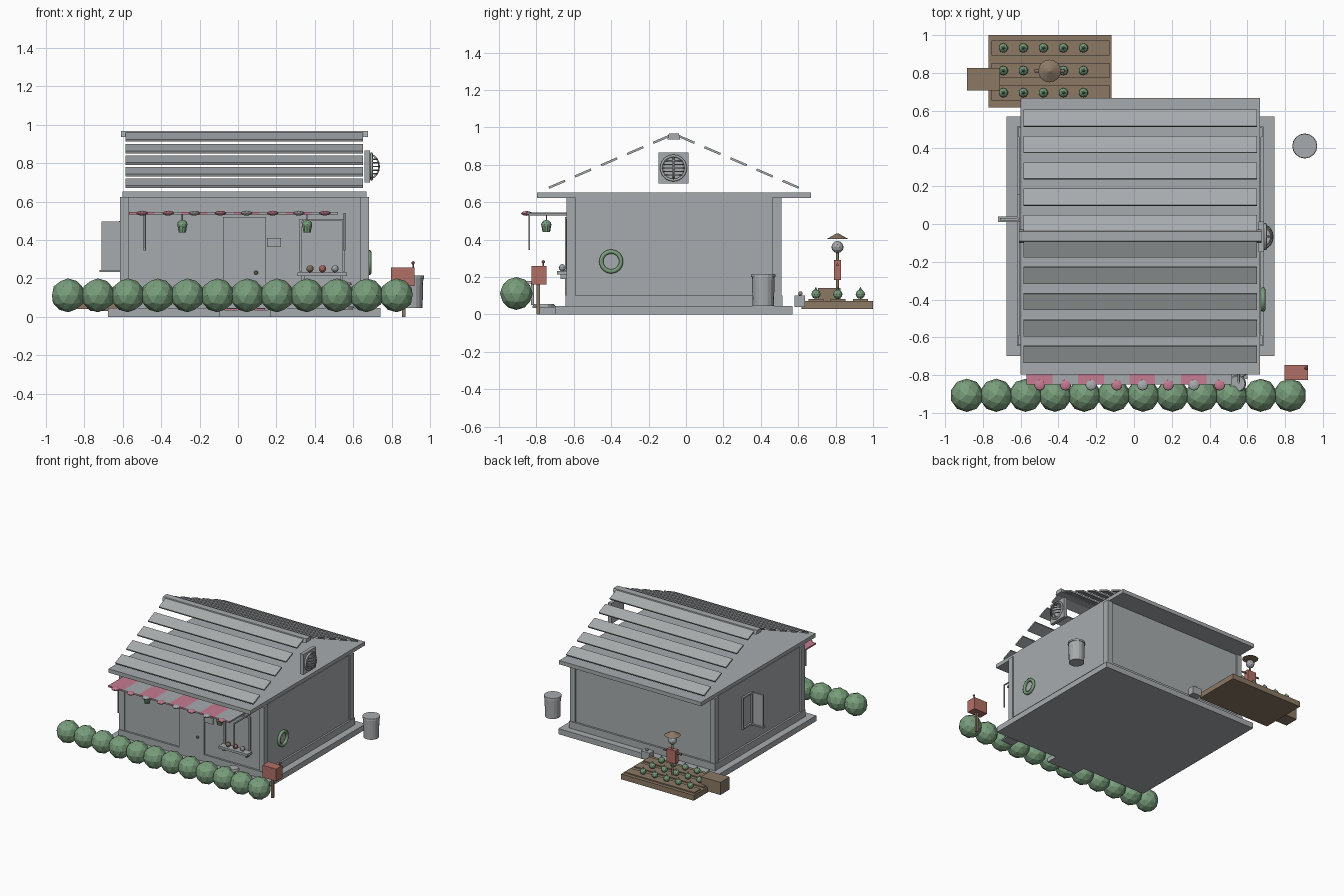
import bpy, bmesh, math
from mathutils import Vector

cube = bpy.data.objects.get("Cube")
if cube:
    bpy.data.objects.remove(cube, do_unlink=True)


def material(name, rgb):
    m = bpy.data.materials.new(name)
    m.use_nodes = True
    m.diffuse_color = (*rgb, 1)
    m.node_tree.nodes["Principled BSDF"].inputs["Base Color"].default_value = (*rgb, 1)
    return m


GREY = material("plain grey", (0.39, 0.41, 0.42))
GREEN = material("leaf green", (0.19, 0.34, 0.20))
BROWN = material("earth brown", (0.26, 0.19, 0.13))
PINK = material("awning pink", (0.56, 0.20, 0.29))
RED = material("brick red", (0.44, 0.16, 0.13))


def finish(name, bm, mat, smooth=False):
    me = bpy.data.meshes.new(name)
    bm.to_mesh(me)
    bm.free()
    me.materials.append(mat)
    for p in me.polygons:
        p.use_smooth = smooth
    ob = bpy.data.objects.new(name, me)
    bpy.context.collection.objects.link(ob)
    return ob


def box(name, x, y, z, mat=GREY):
    """Box from (min, max) ranges."""
    bm = bmesh.new()
    bmesh.ops.create_cube(bm, size=1)
    for v in bm.verts:
        v.co = [r[0] + (c + 0.5) * (r[1] - r[0]) for c, r in zip(v.co, (x, y, z))]
    return finish(name, bm, mat)


def cone(name, x, y, z0, z1, r0, r1, mat=GREY, sides=16):
    bm = bmesh.new()
    bmesh.ops.create_cone(bm, cap_ends=True, segments=sides, radius1=r0, radius2=r1, depth=z1 - z0)
    ob = finish(name, bm, mat)
    ob.location = (x, y, (z0 + z1) / 2)
    return ob


def ball(name, loc, r, mat, flat=1, detail=2):
    bm = bmesh.new()
    bmesh.ops.create_icosphere(bm, subdivisions=detail, radius=r)
    ob = finish(name, bm, mat)
    ob.location = loc
    ob.scale.z = flat
    return ob


def tube(name, points, r, mat=GREY, closed=False):
    cu = bpy.data.curves.new(name, "CURVE")
    cu.dimensions = "3D"
    cu.bevel_depth = r
    cu.bevel_resolution = 1
    cu.use_fill_caps = True
    sp = cu.splines.new("POLY")
    sp.points.add(len(points) - 1)
    for p, co in zip(sp.points, points):
        p.co = (*co, 1)
    sp.use_cyclic_u = closed
    cu.materials.append(mat)
    ob = bpy.data.objects.new(name, cu)
    bpy.context.collection.objects.link(ob)
    return ob


def wall_ring(name, x, y, z, radius, r, mat):
    pts = [(x, y + radius * math.cos(a), z + radius * math.sin(a))
           for a in (i * math.tau / 24 for i in range(24))]
    return tube(name, pts, r, mat, True)


# House body
CX, CY = 0.033, -0.065
box("foundation", (-0.676, 0.743), (-0.70, 0.57), (0, 0.045))
box("doorstep", (-0.10, 0.17), (-0.795, -0.70), (0, 0.035))
box("doormat", (-0.07, 0.14), (-0.78, -0.70), (0.035, 0.044), PINK)
box("walls", (-0.605, 0.672), (-0.63, 0.50), (0.045, 0.625))
box("base_trim", (-0.62, 0.686), (-0.645, 0.515), (0.045, 0.10))
for x in (-0.615, 0.636):
    for y in (-0.64, 0.46):
        box("corner_post", (x, x + 0.045), (y, y + 0.05), (0.10, 0.625))
box("ceiling_slab", (-0.602, 0.668), (-0.797, 0.667), (0.622, 0.653))

# Open slatted roof and ridge
slope = math.atan(0.43)
for side in (-1, 1):
    for i in range(5):
        off = 0.625 - i * 0.1395
        slat = box("roof_slat", (-0.618, 0.618), (-0.047, 0.047), (-0.006, 0.006))
        slat.location = (CX, CY + side * off, 0.696 + i * 0.06)
        slat.rotation_euler.x = -side * slope
ridge = box("ridge_cap", (-0.608, 0.676), (-0.10, -0.03), (0.936, 0.967))
for v in ridge.data.vertices:
    if v.co.z > 0.95:
        v.co.y = CY + (v.co.y - CY) * 0.75

# Gable vent with domed grille
VY, VZ = -0.067, 0.783
box("vent_box", (0.66, 0.688), (VY - 0.08, VY + 0.08), (VZ - 0.083, VZ + 0.083))
wall_ring("vent_ring", 0.695, VY, VZ, 0.065, 0.008, GREY)


def arc(half):
    return [(0.69 + 0.045 * half / 0.06 * math.sin(a), half * math.cos(a))
            for a in (k * math.pi / 8 for k in range(9))]


tube("vent_rib", [(x, VY, VZ + t) for x, t in arc(0.06)], 0.005)
for dz in (-0.038, -0.019, 0, 0.019, 0.038):
    half = math.sqrt(0.06 ** 2 - dz ** 2)
    tube("vent_bar", [(x, VY + t, VZ + dz) for x, t in arc(half)], 0.004)

# Door, sign and serving window on the front
FY = -0.63
box("door", (-0.078, 0.146), (FY - 0.016, FY), (0.10, 0.52))
ball("door_knob", (0.094, FY - 0.022, 0.23), 0.011, BROWN)
box("wall_sign", (0.15, 0.224), (FY - 0.012, FY), (0.363, 0.41))
for x in (0.32, 0.544):
    box("window_side", (x, x + 0.012), (FY - 0.012, FY), (0.235, 0.51))
box("window_head", (0.32, 0.556), (FY - 0.012, FY), (0.498, 0.51))
box("window_ledge", (0.31, 0.567), (-0.69, FY), (0.213, 0.232))
for x in (0.33, 0.53):
    box("ledge_bracket", (x, x + 0.015), (-0.67, FY), (0.19, 0.213))
for x, mat in ((0.375, BROWN), (0.44, RED), (0.505, GREY)):
    ball("ledge_goods", (x, -0.662, 0.25), 0.019, mat)

# Striped awning with scalloped edge, rods and hanging pots
for i in range(8):
    x = -0.568 + i * 0.136
    box("awning_stripe", (x, x + 0.136), (-0.85, FY), (0.534, 0.546), (PINK, GREY)[i % 2])
    ball("awning_scallop", (x + 0.069, -0.852, 0.54), 0.03,
         PINK if i % 2 or i == 0 else GREY, 0.42)
for x in (-0.485, 0.555):
    tube("awning_rod", [(x, -0.838, 0.345), (x, -0.838, 0.54)], 0.006)
    tube("awning_arm", [(x, -0.838, 0.535), (x, FY, 0.535)], 0.006)
for x in (-0.29, 0.36):
    tube("pot_cord", [(x, -0.747, 0.48), (x, -0.747, 0.54)], 0.003)
    cone("hanging_pot", x, -0.747, 0.44, 0.475, 0.02, 0.026, GREEN, 10)
    ball("pot_plant", (x, -0.747, 0.48), 0.028, GREEN, 0.9)

# Round stand beside the window
cone("stand_top", 0.547, -0.845, 0.165, 0.18, 0.047, 0.04)
tube("stand_pole", [(0.547, -0.82, 0.05), (0.547, -0.82, 0.17)], 0.01)
cone("stand_base", 0.547, -0.76, 0.045, 0.055, 0.06, 0.055)
box("stepping_slab", (0.49, 0.60), (-0.82, -0.70), (0.035, 0.046))

# Wreath on the side wall, open shutter window on the other
wall_ring("wreath", 0.683, -0.40, 0.283, 0.053, 0.013, GREEN)
WX = (-0.62, -0.60)
for y in (0.03, 0.145):
    box("side_window_jamb", WX, (y, y + 0.012), (0.24, 0.50))
for z in (0.24, 0.488):
    box("side_window_rail", WX, (0.03, 0.157), (z, z + 0.012))
box("open_shutter", (-0.71, -0.61), (0.018, 0.032), (0.24, 0.497))
box("shutter_sill", (-0.72, -0.605), (0.01, 0.04), (0.234, 0.244))

# Hedge along the front
for i in range(12):
    ball("hedge_bush", (-0.885 + i * 0.1555, -0.907, 0.112), 0.088, GREEN)

# Mailbox and bin
box("mailbox_post", (0.854, 0.872), (-0.798, -0.78), (0, 0.16), BROWN)
box("mailbox", (0.797, 0.92), (-0.825, -0.747), (0.16, 0.258), RED)
tube("mailbox_flag", [(0.912, -0.763, 0.25), (0.912, -0.763, 0.28)], 0.004, RED)
ball("mailbox_flag_knob", (0.912, -0.763, 0.281), 0.009, RED)
cone("bin", 0.904, 0.413, 0.045, 0.20, 0.057, 0.061)
cone("bin_lid", 0.904, 0.413, 0.20, 0.215, 0.066, 0.064)

# Vegetable bed with planted rows and a crate
box("garden_bed", (-0.77, -0.12), (0.617, 1.0), (0.03, 0.073), BROWN)
for y in (0.695, 0.812, 0.932):
    box("planting_row", (-0.755, -0.13), (y - 0.04, y + 0.04), (0.07, 0.082), BROWN)
    for i in range(5):
        x = -0.692 + i * 0.106
        ball("cabbage", (x, y, 0.108), 0.025, GREEN)
        cone("cabbage_tip", x, y, 0.122, 0.148, 0.013, 0, GREEN, 6)
box("crate", (-0.885, -0.71), (0.707, 0.825), (0.04, 0.142), BROWN)
box("water_tank", (-0.12, -0.04), (0.58, 0.635), (0.04, 0.10))
ball("tank_knob", (-0.08, 0.612, 0.112), 0.012, GREY)

# Scarecrow
SX, SY = -0.447, 0.81
tube("scarecrow_pole", [(SX, SY, 0.07), (SX, SY, 0.34)], 0.008, BROWN)
tube("scarecrow_arms", [(SX - 0.08, SY, 0.265), (SX + 0.08, SY, 0.265)], 0.007, BROWN)
box("scarecrow_body", (SX - 0.04, SX + 0.04), (SY - 0.02, SY + 0.02), (0.185, 0.29), RED)
ball("scarecrow_head", (SX, SY, 0.36), 0.033, GREY)
cone("scarecrow_hat", SX, SY, 0.402, 0.434, 0.06, 0.004, BROWN, 16)
